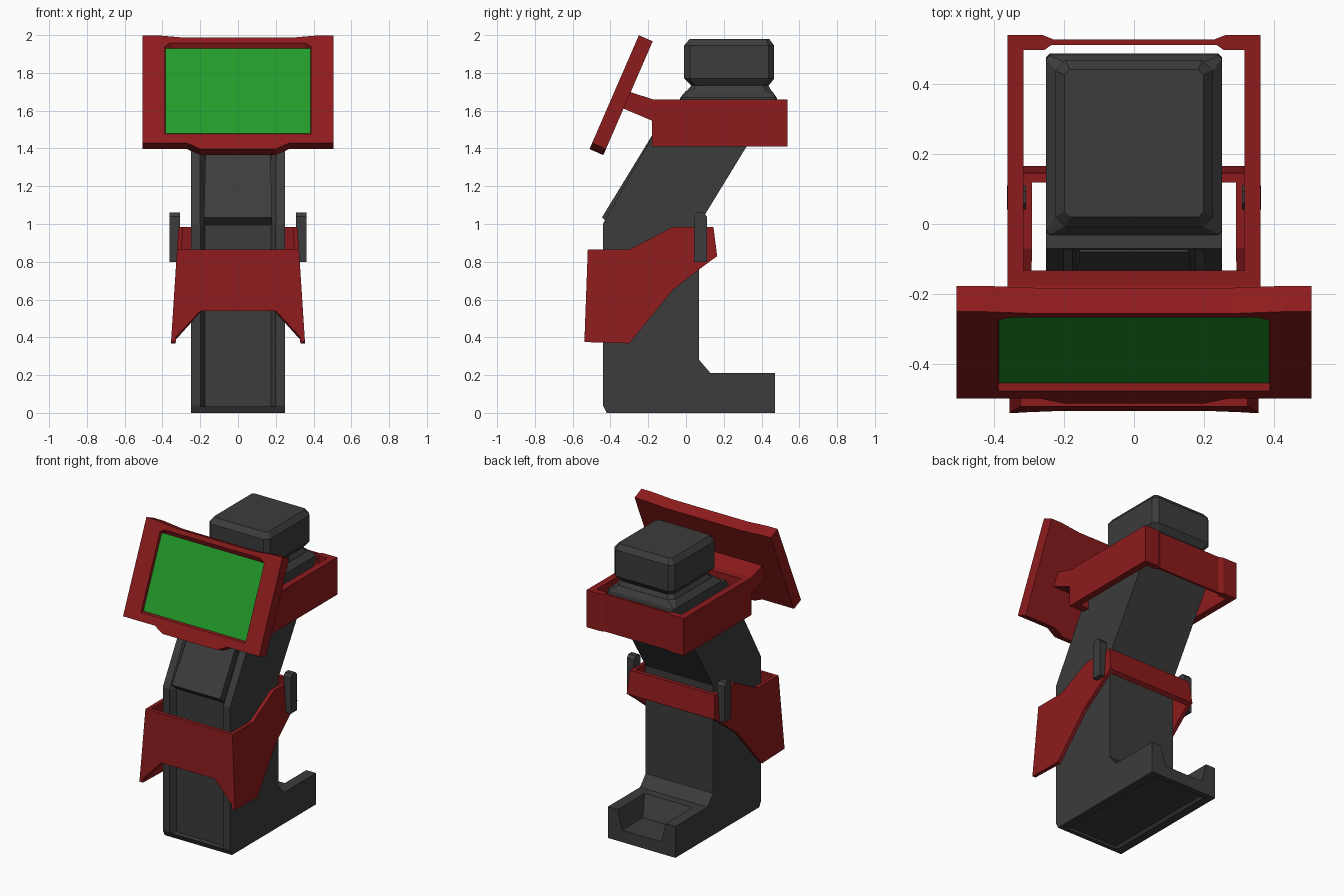
import bpy, bmesh
from mathutils import Vector

if "Cube" in bpy.data.objects:
    bpy.data.objects.remove(bpy.data.objects["Cube"])


def material(name, rgb):
    m = bpy.data.materials.new(name)
    m.diffuse_color = (*rgb, 1)
    m.use_nodes = True
    m.node_tree.nodes["Principled BSDF"].inputs["Base Color"].default_value = m.diffuse_color
    return m


RED = material("red_paint", (0.27, 0.011, 0.012))
GREEN = material("green_screen", (0.016, 0.33, 0.022))
DARK = material("dark_grey", (0.045, 0.045, 0.045))


def loft(name, a, b, mat=None):
    """Solid between two matching 3D polygons."""
    bm = bmesh.new()
    va, vb = [bm.verts.new(p) for p in a], [bm.verts.new(p) for p in b]
    bm.faces.new(va)
    bm.faces.new(vb[::-1])
    n = len(va)
    for i in range(n):
        j = (i + 1) % n
        bm.faces.new((va[i], vb[i], vb[j], va[j]))
    bmesh.ops.recalc_face_normals(bm, faces=bm.faces)
    me = bpy.data.meshes.new(name)
    bm.to_mesh(me)
    bm.free()
    ob = bpy.data.objects.new(name, me)
    bpy.context.collection.objects.link(ob)
    if mat:
        me.materials.append(mat)
    return ob


def side_prism(name, yz, x0, x1, mat=None):
    return loft(name, [(x0, y, z) for y, z in yz], [(x1, y, z) for y, z in yz], mat)


def plan_prism(name, xy, z0, z1, mat=None):
    return loft(name, [(x, y, z0) for x, y in xy], [(x, y, z1) for x, y in xy], mat)


def octagon(w, y0, y1, c, z):
    """Rectangle with cut corners in plan."""
    return [(-w + c, y0, z), (w - c, y0, z), (w, y0 + c, z), (w, y1 - c, z),
            (w - c, y1, z), (-w + c, y1, z), (-w, y1 - c, z), (-w, y0 + c, z)]


def cut(ob, cutter):
    cutter.hide_render = True
    m = ob.modifiers.new("cut", "BOOLEAN")
    m.operation, m.solver, m.object = "DIFFERENCE", "EXACT", cutter
    bpy.context.view_layer.objects.active = ob
    bpy.ops.object.modifier_apply(modifier=m.name)
    bpy.data.objects.remove(cutter)


# Main body with foot and leaning neck
body = side_prism("body", [(-.42, 0), (.47, 0), (.47, .21), (.13, .21), (.07, .28), (.07, 1.0),
                           (.47, 1.655), (-.07, 1.655), (-.44, 1.0), (-.44, .04)], -.25, .25, DARK)

# Front groove: sloped side walls between two ribs
outer = [(-.45, .995), (-.08, 1.65)]
for sec in ([(-.45, .035), (-.45, .995)], outer):
    (y0, z0), (y1, z1) = sec
    d = .05
    a = [(-.205, y0, z0), (.205, y0, z0), (.175, y0 + d, z0), (-.175, y0 + d, z0)]
    b = [(-.205, y1, z1), (.205, y1, z1), (.175, y1 + d, z1), (-.175, y1 + d, z1)]
    cut(body, loft("groove_cutter", a, b))

# Shallow groove under the foot
cut(body, loft("under_cutter",
               [(-.205, -.39, -.01), (.205, -.39, -.01), (.18, -.39, .015), (-.18, -.39, .015)],
               [(-.205, .43, -.01), (.205, .43, -.01), (.18, .43, .015), (-.18, .43, .015)]))

# Cavity on the foot, open at the back
cut(body, loft("foot_cutter",
               [(-.18, .18, .22), (.18, .18, .22), (.18, .5, .22), (-.18, .5, .22)],
               [(-.145, .25, .08), (.145, .25, .08), (.145, .5, .08), (-.145, .5, .08)]))

# Raised panel on the neck front
yz = [(-.38, .975), (-.445, 1.035), (-.17, 1.485), (-.08, 1.64), (.02, 1.64)]
taper = [.18, .18, .17, .155, .155]
loft("neck_panel", [(-w, *p) for w, p in zip(taper, yz)], [(w, *p) for w, p in zip(taper, yz)], DARK)

# Collar and head
loft("collar_base", octagon(.25, -.035, .485, .01, 1.63), octagon(.25, -.03, .48, .01, 1.67), DARK)
loft("collar_top", octagon(.25, -.03, .48, .01, 1.67), octagon(.215, 0, .455, .03, 1.705), DARK)
loft("head_base", octagon(.215, 0, .455, .03, 1.70), octagon(.195, .03, .435, .03, 1.735), DARK)
loft("head_underside", octagon(.195, .03, .435, .03, 1.73), octagon(.225, -.01, .467, .03, 1.77), DARK)
loft("head", octagon(.225, -.01, .467, .03, 1.77), octagon(.225, -.01, .467, .03, 1.945), DARK)
loft("head_top", octagon(.225, -.01, .467, .03, 1.945), octagon(.198, .02, .44, .015, 1.98), DARK)

# Red ring around the neck top
ring = plan_prism("neck_ring", [(-.36, -.18), (.36, -.18), (.36, .538), (.26, .538), (.23, .526),
                                (-.23, .526), (-.26, .538), (-.36, .538)], 1.41, 1.66, RED)
cut(ring, plan_prism("ring_cutter", [(-.315, -.132), (.315, -.132), (.315, .496), (.255, .496),
                                     (.235, .51), (-.235, .51), (-.255, .496), (-.315, .496)], 1.3, 1.8))
side_prism("screen_arm", [(-.175, 1.66), (-.30, 1.70), (-.34, 1.615), (-.175, 1.545)], -.36, .36, RED)


# Tilted screen: u across, v up the slope, d into the slab
def tilt(u, v, d):
    return Vector((u, -.513, 1.392)) + v * Vector((0, .398, .917)) + d * Vector((0, .917, -.398))


def tilted(uv, d):
    return [tilt(u, v, d) for u, v in uv]


half = [(.2, .005), (.27, .04), (.505, .04), (.505, .662), (.43, .662), (.28, .648)]
frame = half + [(-u, v) for u, v in half[::-1]]
screen = loft("screen_frame", tilted(frame, 0), tilted(frame, .08), RED)
mouth = [(-.387, .092), (.387, .092), (.387, .60), (.355, .622), (-.355, .622), (-.387, .60)]
floor = [(-.385, .104), (.385, .104), (.385, .595), (.35, .596), (-.35, .596), (-.385, .595)]
cut(screen, loft("screen_cutter", tilted(mouth, -.003), tilted(floor, .022)))
glass = [(-.385, .104), (.385, .104), (.385, .595), (-.385, .595)]
loft("screen_glass", tilted(glass, .0205), tilted(glass, .03), GREEN)


# Red shield around the front, flaring downward
def flare(z):
    return .315 + (.985 - z) * .065


plate = [(-.52, .865), (-.30, .865), (-.07, .985), (.145, .985), (.165, .83),
         (.07, .76), (-.07, .65), (-.30, .368), (-.538, .375)]
for s, label in ((-1, "left"), (1, "right")):
    loft(f"shield_side_{label}", [(s * flare(z), y, z) for y, z in plate],
         [(s * (flare(z) - .025), y, z) for y, z in plate], RED)
    # Grey side knob
    knob = [(.042, .80), (.11, .80), (.11, 1.04), (.093, 1.06), (.059, 1.06), (.042, 1.04)]
    side_prism(f"side_knob_{label}", knob, s * .308, s * .362, DARK)

half = [(.2, .54), (flare(.375), .375), (flare(.865), .865)]
front = half + [(-x, z) for x, z in half[::-1]]
lean = [(x, -.52 - (.865 - z) * .037, z) for x, z in front]
loft("shield_front", lean, [(x * .96, y + .025, z) for x, y, z in lean], RED)
side_prism("shield_back_bar", [(.145, .985), (.165, .83), (.14, .815), (.118, .985)], -.315, .315, RED)
